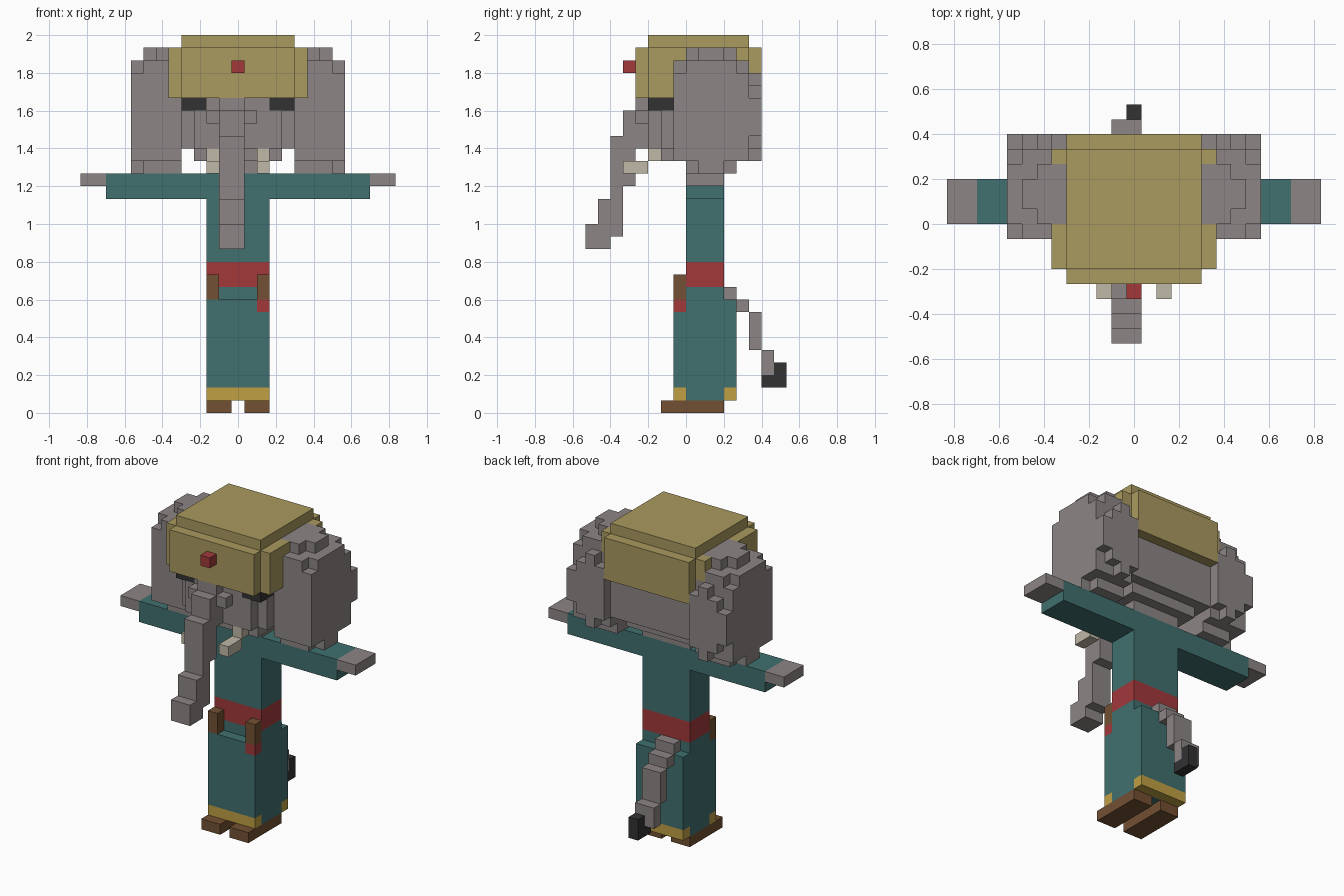
import bpy
import bmesh
from mathutils import Matrix, Vector

U = 1 / 15  # one block

default = bpy.data.objects.get("Cube")
if default:
    bpy.data.objects.remove(default, do_unlink=True)


def material(name, r, g, b):
    m = bpy.data.materials.new(name)
    m.use_nodes = True
    m.diffuse_color = (r, g, b, 1)
    m.node_tree.nodes["Principled BSDF"].inputs["Base Color"].default_value = (r, g, b, 1)
    return m


GREY = material("grey skin", .27, .235, .235)
TEAL = material("teal cloth", .052, .16, .16)
SAND = material("sand hood", .40, .32, .115)
RED = material("red cloth", .36, .04, .043)
BROWN = material("brown leather", .17, .08, .033)
BLACK = material("black", .032, .032, .034)
GOLD = material("gold trim", .52, .35, .057)
IVORY = material("ivory", .52, .48, .38)


def blocks(name, mat, *boxes, mirror=False):
    """One object made of boxes (x0, x1, y0, y1, z0, z1) in block units."""
    bm = bmesh.new()
    for x0, x1, y0, y1, z0, z1 in boxes:
        spans = [(x0, x1), (-x1, -x0)] if mirror else [(x0, x1)]
        for a, b in spans:
            centre = Vector((a + b, y0 + y1, z0 + z1)) * U / 2
            size = Vector((b - a, y1 - y0, z1 - z0)) * U
            bmesh.ops.create_cube(bm, size=1, matrix=Matrix.Translation(centre) @ Matrix.Diagonal(size).to_4x4())
    mesh = bpy.data.meshes.new(name)
    bm.to_mesh(mesh)
    bm.free()
    mesh.materials.append(mat)
    ob = bpy.data.objects.new(name, mesh)
    bpy.context.collection.objects.link(ob)
    return ob


# Feet and robe
blocks("feet", BROWN, (.5, 2.5, -2, 3, 0, 1), mirror=True)
blocks("robe_skirt", TEAL,
       (-2.5, 2.5, 0, 3, 1, 10),
       (-2.5, 2.5, -1, 0, 2, 8),
       (-2.5, 1.5, -1, 0, 8, 9),
       (-2.5, 2.5, 3, 4, 2, 9))
blocks("robe_hem", GOLD, (-2.5, 2.5, -1, 0, 1, 2), (-2.5, 2.5, 3, 4, 1, 2))
blocks("belt", RED, (-2.5, 2.5, 0, 3, 10, 12))
blocks("pouch_tip", RED, (1.5, 2.5, -1, 0, 8, 9))
blocks("straps", BROWN, (1.5, 2.5, -1, 0, 9, 11), mirror=True)
blocks("robe_top", TEAL, (-2.5, 2.5, 0, 3, 12, 17))

# Arms
blocks("sleeves", TEAL, (-10.5, 10.5, 0, 3, 17, 19))
blocks("hands", GREY, (10.5, 12.5, 0, 3, 18, 19), mirror=True)

# Tail
blocks("tail", GREY,
       (-1.5, .5, 3, 4, 9, 10),
       (-1.5, .5, 4, 5, 8, 9),
       (-1.5, .5, 5, 6, 5, 8),
       (-1.5, .5, 6, 7, 3, 5))
blocks("tail_tuft", BLACK, (-.5, .5, 6, 8, 2, 3), (-.5, .5, 7, 8, 3, 4))

# Head
blocks("neck", GREY, (-2.5, 2.5, 0, 3, 19, 20))
blocks("head", GREY,
       (-4.5, 4.5, -2, 5, 21, 24),
       (-3.5, 3.5, -3, -2, 21, 24),
       (-3.5, 3.5, -2, 4, 20, 21),
       (-4.5, 4.5, -1, 5, 24, 25),
       (-2.5, 2.5, -3, -1, 24, 25),
       (-2.5, 1.5, -4, -3, 23, 24))
blocks("eyes", BLACK, (2.5, 4.5, -3, -1, 24, 25), mirror=True)

# Trunk, stepping forward as it hangs
blocks("trunk", GREY,
       (-1.5, .5, -4, -3, 21, 25),
       (-1.5, .5, -5, -4, 22, 24),
       (-1.5, .5, -6, -4, 18, 22),
       (-1.5, .5, -6, -5, 17, 18),
       (-1.5, .5, -7, -5, 14, 17),
       (-1.5, .5, -8, -6, 13, 15))
blocks("tusks", IVORY, (1.5, 2.5, -3, -2, 20, 21), (1.5, 2.5, -5, -3, 19, 20), mirror=True)

# Ears with rounded, stepped rims
blocks("ears", GREY,
       (4.5, 7.5, -1, 5, 20, 27),
       (5.5, 7.5, -1, 5, 27, 28),
       (4.5, 6.5, 0, 4, 27, 29),
       (6.5, 7.5, 1, 3, 28, 29),
       (7.5, 8.5, -1, 5, 20, 27),
       (7.5, 8.5, 0, 4, 27, 28),
       (4.5, 7.5, 0, 4, 19, 20),
       (7.5, 8.5, 1, 3, 19, 20),
       (4.5, 7.5, 5, 6, 21, 26),
       (5.5, 6.5, 5, 6, 20, 27),
       (7.5, 8.5, 5, 6, 22, 25), mirror=True)

# Hood and its jewel
blocks("hood", SAND, (-4.5, 4.5, -4, 6, 25, 29), (-4.5, 4.5, -3, 5, 29, 30))
blocks("hood_sides", SAND, (4.5, 5.5, -3, 0, 25, 29), (4.5, 5.5, 4, 5, 25, 29), mirror=True)
blocks("jewel", RED, (-.5, .5, -5, -4, 27, 28))
